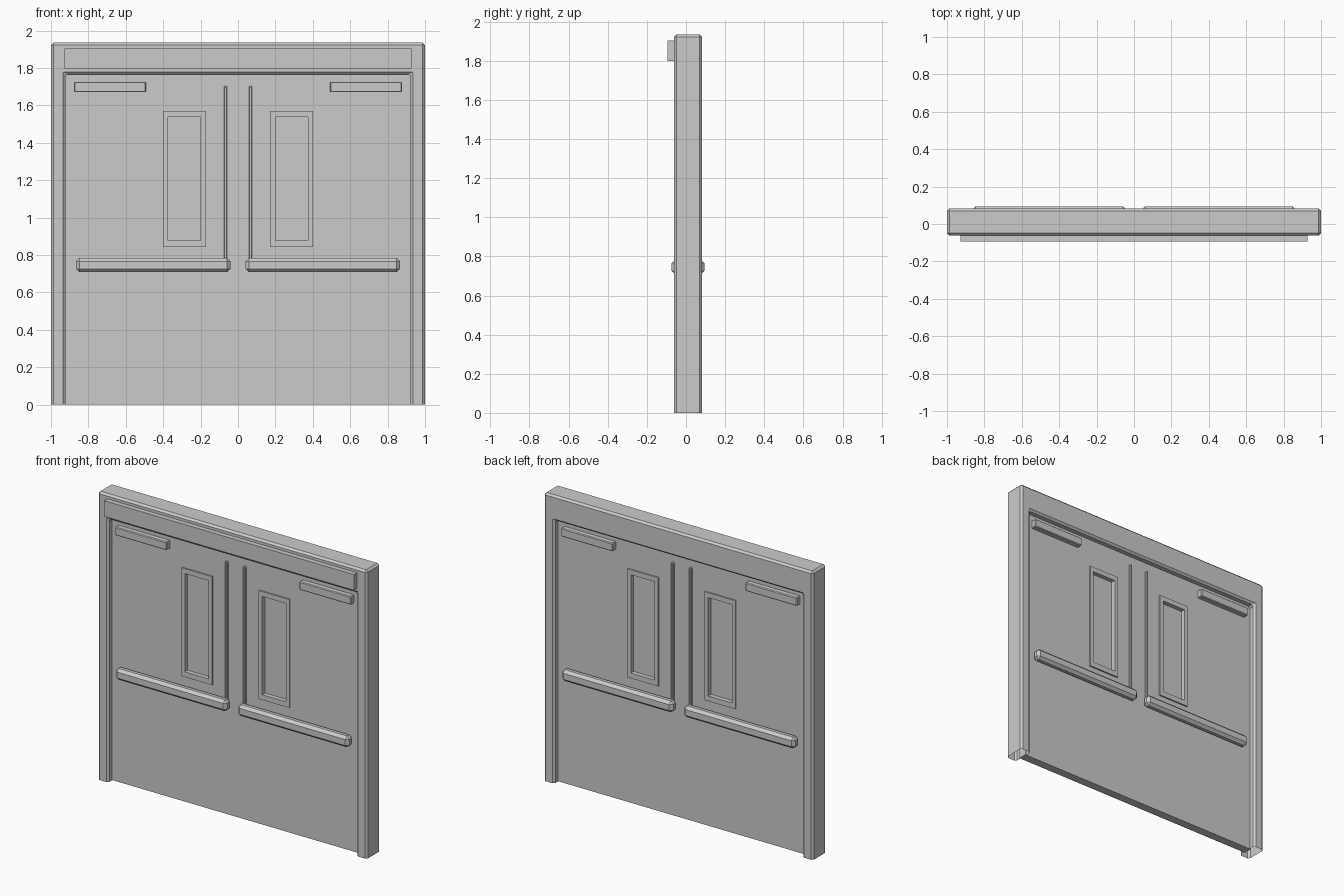
import bpy, bmesh

if "Cube" in bpy.data.objects:
    bpy.data.objects.remove(bpy.data.objects["Cube"])

YC = 0.0105          # mid-plane of the frame and door
HALF = 0.0725        # half depth of the frame
DOOR = 0.029         # half thickness of the door slab


def bevel(obj, width):
    m = obj.modifiers.new("Bevel", "BEVEL")
    m.width = width
    m.segments = 1
    m.limit_method = "ANGLE"
    return obj


def mesh_object(name, bm):
    bmesh.ops.recalc_face_normals(bm, faces=bm.faces)
    me = bpy.data.meshes.new(name)
    bm.to_mesh(me)
    bm.free()
    obj = bpy.data.objects.new(name, me)
    bpy.context.collection.objects.link(obj)
    return obj


def box(name, xs, ys, zs):
    """Box from two opposite limits on each axis, in any order."""
    bm = bmesh.new()
    bmesh.ops.create_cube(bm, size=1)
    for v in bm.verts:
        for i, (a, b) in enumerate((xs, ys, zs)):
            v.co[i] = (a + b) / 2 + v.co[i] * abs(b - a)
    return mesh_object(name, bm)


def cut(obj, cutters):
    for c in cutters:
        m = obj.modifiers.new("Cut", "BOOLEAN")
        m.operation = "DIFFERENCE"
        m.solver = "EXACT"
        m.object = c
        bpy.context.view_layer.objects.active = obj
        bpy.ops.object.modifier_apply(modifier=m.name)


# Door frame: extruded U outline, hollow at the feet
bm = bmesh.new()
outline = [(-1, 0), (-1, 1.935), (1, 1.935), (1, 0),
           (0.922, 0), (0.922, 1.765), (-0.922, 1.765), (-0.922, 0)]
face = bm.faces.new([bm.verts.new((x, YC - HALF, z)) for x, z in outline])
ext = bmesh.ops.extrude_face_region(bm, geom=[face], use_keep_orig=True)
for v in ext["geom"]:
    if isinstance(v, bmesh.types.BMVert):
        v.co.y = YC + HALF
feet = [f for f in bm.faces if all(v.co.z < 0.001 for v in f.verts)]
bmesh.ops.delete(bm, geom=feet, context="FACES_ONLY")
bevel(mesh_object("door_frame", bm), 0.013)

# Header plate on the front
box("header_plate", (-0.928, 0.928), (-0.0945, YC - HALF + 0.002), (1.798, 1.904))

# Door slab with window openings, raised rims and panes
door = box("door_slab", (-0.93, 0.93), (YC - DOOR, YC + DOOR), (0, 1.772))
cutters = []
for s, side in ((-1, "left"), (1, "right")):
    c = box("window_cutter_" + side, (s * 0.2, s * 0.375), (YC - 0.2, YC + 0.2), (0.877, 1.537))
    c.hide_render = True
    cutters.append(c)
    rim = box("window_rim_" + side, (s * 0.172, s * 0.401), (YC - 0.039, YC + 0.039), (0.842, 1.57))
    cut(rim, [c])
    box("window_pane_" + side, (s * 0.195, s * 0.38), (YC - 0.009, YC + 0.009), (0.872, 1.542))
cut(door, cutters)
for c in cutters:
    bpy.data.objects.remove(c, do_unlink=True)

# Hardware repeated on both leaves and both faces
for s, side in ((-1, "left"), (1, "right")):
    for d, facing in ((-1, "front"), (1, "back")):
        tag = f"_{side}_{facing}"

        def fitting(name, xs, depth, zs, width):
            ys = (YC + d * (DOOR - 0.004), YC + d * (DOOR + depth))
            return bevel(box(name + tag, (s * xs[0], s * xs[1]), ys, zs), width)

        fitting("push_bar", (0.041, 0.866), 0.0545, (0.708, 0.784), 0.018)
        fitting("door_closer", (0.493, 0.877), 0.036, (1.67, 1.726), 0.005)
        fitting("latch_rod", (0.058, 0.075), 0.014, (0.77, 1.702), 0.004)
